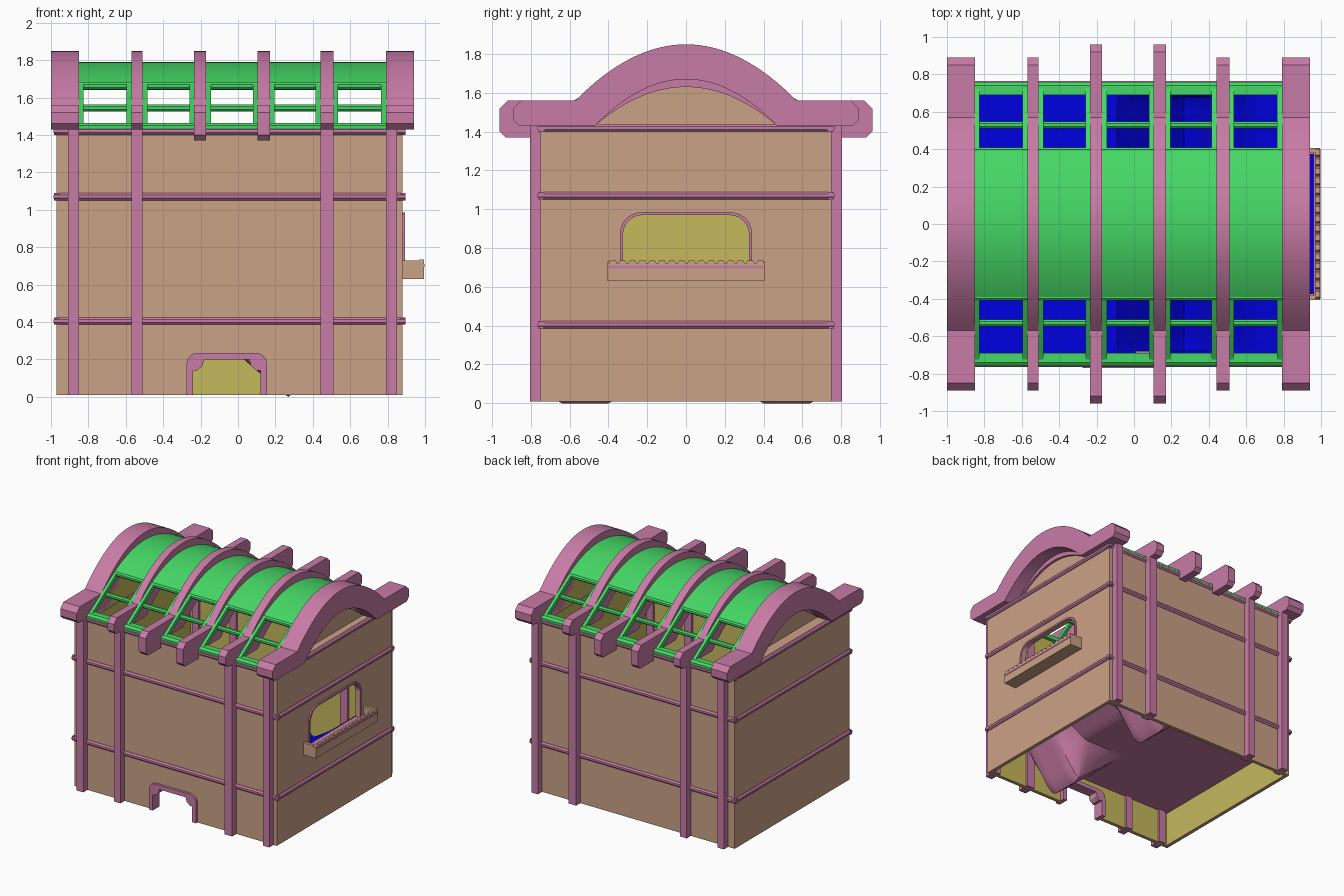
import bpy, bmesh, math

if "Cube" in bpy.data.objects:
    bpy.data.objects.remove(bpy.data.objects["Cube"])

def mat(name, c):
    m = bpy.data.materials.new(name)
    m.diffuse_color = (*c, 1)
    m.use_nodes = True
    m.node_tree.nodes["Principled BSDF"].inputs["Base Color"].default_value = m.diffuse_color
    return m

TAN = mat("plaster", (0.60, 0.36, 0.24))
PINK = mat("timber", (0.58, 0.20, 0.38))
GREEN = mat("roofing", (0.06, 0.68, 0.13))
YELLOW = mat("inner_plaster", (0.56, 0.48, 0.11))
BLUE = mat("floor", (0.0, 0.0, 0.75))
COL = bpy.context.scene.collection

def add(name, bm, m):
    bmesh.ops.recalc_face_normals(bm, faces=bm.faces)
    me = bpy.data.meshes.new(name)
    bm.to_mesh(me)
    bm.free()
    me.materials.append(m)
    ob = bpy.data.objects.new(name, me)
    COL.objects.link(ob)
    return ob

def plate(name, loops, axis, a, b, m):
    """Flat outline (first loop) with holes (other loops), extruded from a to b along x or y."""
    cu = bpy.data.curves.new(name, 'CURVE')
    cu.dimensions, cu.fill_mode, cu.extrude = '2D', 'BOTH', (b - a) / 2
    for loop in loops:
        s = cu.splines.new('POLY')
        s.points.add(len(loop) - 1)
        for p, (u, v) in zip(s.points, loop):
            p.co = (u, v, 0, 1)
        s.use_cyclic_u = True
    tmp = bpy.data.objects.new(name, cu)
    COL.objects.link(tmp)
    dg = bpy.context.evaluated_depsgraph_get()
    me = bpy.data.meshes.new_from_object(tmp.evaluated_get(dg))
    bm = bmesh.new()
    bm.from_mesh(me)
    bpy.data.objects.remove(tmp)
    bmesh.ops.remove_doubles(bm, verts=bm.verts, dist=1e-5)
    c = (a + b) / 2
    for v in bm.verts:
        u, h, w = v.co
        v.co = (c + w, u, h) if axis == 'x' else (u, c - w, h)
    return add(name, bm, m)

def rect(u0, u1, v0, v1):
    return [(u0, v0), (u1, v0), (u1, v1), (u0, v1)]

def box(name, x0, x1, y0, y1, z0, z1, m):
    return plate(name, [rect(y0, y1, z0, z1)], 'x', x0, x1, m)

def octagon(u, v, r):
    return [(u + r * math.cos(math.pi * (k + .5) / 4), v + r * math.sin(math.pi * (k + .5) / 4))
            for k in range(8)]

def arch(half, top, drop, n=24):
    """Parabolic arc from +half to -half."""
    ys = [half - 2 * half * i / n for i in range(n + 1)]
    return [(y, top - drop * (y / half) ** 2) for y in ys]

def round_top(u0, u1, v0, v1, r, n=6):
    """Opening with a flat foot and rounded upper corners."""
    pts = [(u0, v0), (u1, v0)]
    for cx, start in ((u1 - r, 0), (u0 + r, math.pi / 2)):
        pts += [(cx + r * math.cos(start + math.pi / 2 * k / n),
                 v1 - r + r * math.sin(start + math.pi / 2 * k / n)) for k in range(n + 1)]
    return pts

# walls, each with an inner lining
right = [(.12, .01), (.12, .14), (.10, .14), (.07, .165), (.06, .2)]
door = [(-.12 - x, z) for x, z in right] + right[::-1]
front = [(-.97, .01)] + door + [(.88, .01), (.88, 1.43), (-.97, 1.43)]
full = rect(-.97, .88, .01, 1.43)
side = rect(-.75, .75, .01, 1.43)
window = round_top(-.325, .325, .66, .97, .1)
lin_f = [(max(-.94, min(.85, x)), z) for x, z in front]
plate("front_wall", [front], 'y', -.75, -.725, TAN)
plate("front_lining", [lin_f], 'y', -.725, -.72, YELLOW)
plate("back_wall", [full], 'y', .725, .75, TAN)
plate("back_lining", [rect(-.94, .85, .01, 1.43)], 'y', .72, .725, YELLOW)
lin_s = rect(-.72, .72, .01, 1.43)
plate("right_wall", [side, window], 'x', .855, .88, TAN)
plate("right_lining", [lin_s, window], 'x', .85, .855, YELLOW)
plate("left_wall", [side], 'x', -.97, -.945, TAN)
plate("left_lining", [lin_s], 'x', -.945, -.94, YELLOW)

# gables set back above the end walls, with ledge and arch trim
for tag, xo, xi, xw in (("right", .81, .795, .88), ("left", -.87, -.855, -.97)):
    s = 1 if xo > 0 else -1
    gable = arch(.52, 1.70, .28)
    plate(tag + "_gable", [gable], 'x', min(xo, xi), max(xo, xi), TAN)
    plate(tag + "_gable_lining", [gable], 'x', *sorted((xi, xi - .005 * s)), YELLOW)
    ring = arch(.52, 1.69, .26) + arch(.47, 1.63, .20)[::-1]
    plate(tag + "_arch_trim", [ring], 'x', *sorted((xi, xo + .02 * s)), PINK)
    box(tag + "_ledge", *sorted((xi, xw)), -.75, .75, 1.40, 1.43, TAN)

# timber posts on front and back
for x0, x1 in ((-.91, -.85), (-.57, -.51), (.44, .51), (.79, .85)):
    for s, tag in ((-1, "front"), (1, "back")):
        box(tag + "_post", x0, x1, *sorted((s * .70, s * .805)), .01, 1.44, PINK)

# horizontal rails around the walls
for z in (.405, 1.07, 1.42):
    for y in (-.745, .745):
        plate("long_rail", [octagon(y, z, .021)], 'x', -.985, .895, PINK)
    for x in (-.968, .878):
        plate("side_rail", [octagon(x, z, .02)], 'y', -.76, .76, PINK)

# door surround
outer = round_top(-.275, .155, .01, .235, .06)
plate("door_frame", [door + outer[1:] + outer[:1]], 'y', -.77, -.68, PINK)

# window surround and toothed planter box
plate("window_frame", [round_top(-.34, .34, .66, .985, .11), window], 'x', .845, .892, PINK)
teeth = [(-.405, .63), (.405, .63)]
for i in range(16):
    y = .405 - i * .0506
    teeth += [(y, .72), (y - .008, .735), (y - .037, .735), (y - .045, .72)]
plate("planter_front", [teeth + [(-.405, .72)]], 'x', .97, .995, TAN)
for y in (-.405, .38):
    box("planter_end", .88, .97, y, y + .025, .63, .73, TAN)
box("planter_base", .88, .97, -.38, .38, .63, .65, TAN)
box("planter_lining", .885, .965, -.375, .375, .65, .66, BLUE)
box("planter_band", .96, .998, -.40, .40, .695, .71, PINK)

# roof ribs: thick at the gables, two long ones in the middle
def rib(ye, zb):
    half = [(.47, 1.43), (.76, 1.43), (.76, zb), (ye - .03, zb), (ye, zb + .03),
            (ye, 1.52), (ye - .04, 1.56)]
    if zb > 1.42:
        half = half[:1] + half[3:]
    return (half + arch(.57, 1.85, .29, 32) + [(-y, z) for y, z in half[::-1]]
            + arch(.47, 1.67, .24)[::-1][1:-1])

ribs = [(-1, -.85), (-.57, -.51), (-.235, -.17), (.105, .17), (.44, .51), (.79, .94)]
for i, (x0, x1) in enumerate(ribs):
    plate("roof_rib", [rib(.96, 1.37) if i in (2, 3) else rib(.89, 1.43)], 'x', x0, x1, PINK)

# green roof bays: curved panel, sloping side frames, cross bar and eaves bar
panel = arch(.40, 1.79, .115) + arch(.385, 1.755, .115)[::-1]
for (_, x0), (x1, _) in zip(ribs, ribs[1:]):
    plate("roof_panel", [panel], 'x', x0, x1, GREEN)
    for s in (-1, 1):
        slope = [(s * y, z) for y, z in ((.38, 1.685), (.40, 1.675), (.74, 1.455), (.70, 1.44), (.38, 1.645))]
        for a, b in ((x0, x0 + .025), (x1 - .025, x1)):
            plate("skylight_side", [slope], 'x', a, b, GREEN)
        plate("skylight_bar", [octagon(s * .53, 1.545, .02)], 'x', x0, x1, GREEN)
        plate("skylight_head", [octagon(s * .39, 1.662, .02)], 'x', x0, x1, GREEN)
        eave = [(s * y, z) for y, z in ((.69, 1.43), (.76, 1.43), (.76, 1.45), (.74, 1.465), (.69, 1.465))]
        plate("eaves_bar", [eave], 'x', x0, x1, GREEN)

# floor rising towards the window, with two spouts dipping to the ground
def floor_height(x, y):
    z = .306 + .32 * max(0, min(1, (x - .3) / .55))
    dip = max(0, 1 - abs(x - .275) / .36) * max(0, 1 - max(0, abs(abs(y) - .52) - .15) / .12)
    return max(.006, z - .31 * dip)

for tag, m, off in (("floor_top", BLUE, 0), ("floor_underside", PINK, -.006)):
    bm = bmesh.new()
    bmesh.ops.create_grid(bm, x_segments=40, y_segments=36, size=1)
    for v in bm.verts:
        x, y = -.045 + v.co.x * .895, v.co.y * .72
        v.co = (x, y, floor_height(x, y) + off)
    ob = add(tag, bm, m)
    if off:
        ob.data.flip_normals()

# smooth shading on the curved runs only
for ob in COL.objects:
    ob.select_set(True)
bpy.context.view_layer.objects.active = COL.objects[0]
bpy.ops.object.shade_smooth_by_angle(angle=math.radians(25))
